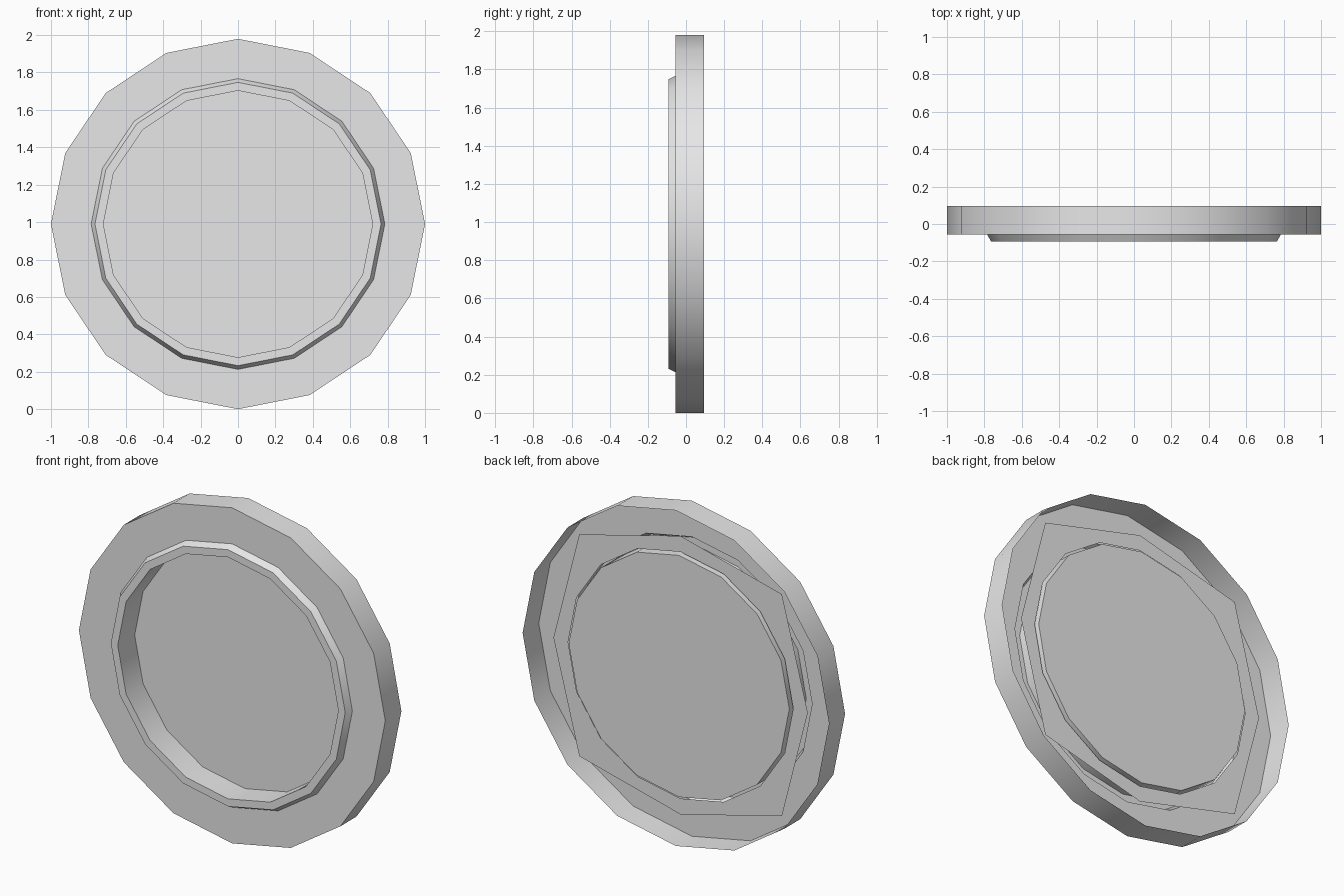
import bpy
import math

old = bpy.data.objects.get("Cube")
if old:
    bpy.data.objects.remove(old, do_unlink=True)

grey = bpy.data.materials.new("plain_grey")
grey.use_nodes = True
COLOUR = (0.8, 0.8, 0.8, 1)
grey.diffuse_color = COLOUR
grey.node_tree.nodes["Principled BSDF"].inputs["Base Color"].default_value = COLOUR

CENTRE_Z = 0.99


def ring(radius, y, sides=16):
    """Loop of points around the y axis; radius may be one value or alternate."""
    radii = radius if isinstance(radius, tuple) else (radius,)
    pts = []
    for i in range(sides):
        a = 2 * math.pi * i / sides
        r = radii[i % len(radii)]
        pts.append((r * math.cos(a), y, CENTRE_Z + 0.99 * r * math.sin(a)))
    return pts


def finish(name, verts, faces):
    mesh = bpy.data.meshes.new(name)
    mesh.from_pydata(verts, [], faces)
    mesh.materials.append(grey)
    obj = bpy.data.objects.new(name, mesh)
    bpy.context.collection.objects.link(obj)
    bpy.ops.object.select_all(action="DESELECT")
    obj.select_set(True)
    bpy.context.view_layer.objects.active = obj
    bpy.ops.object.shade_smooth_by_angle(angle=math.radians(30))
    return obj


def lathe(name, profile, cap=False, sides=16):
    """Spin (radius, y) pairs, running from the back outside towards the middle."""
    verts, faces = [], []
    for r, y in profile:
        verts += ring(r, y, sides)
    for k in range(len(profile) - 1):
        for i in range(sides):
            j = (i + 1) % sides
            a, b = k * sides, (k + 1) * sides
            faces.append((a + i, a + j, b + j, b + i))
    if cap:
        last = (len(profile) - 1) * sides
        faces.append(tuple(range(last, last + sides)))
    return finish(name, verts, faces)


# Outer shell, open at the back
lathe("outer_rim", [(1.0, 0.095), (1.0, -0.055), (0.785, -0.055)])

# Raised bevelled lip, running inwards into the recessed round panel
lathe("lip_and_panel", [(0.785, -0.055), (0.765, -0.093), (0.72, -0.093),
                        (0.72, 0.065)], cap=True)

# Eight-cornered backing plate with a round opening
outer = ring((0.83, 0.935), 0.05, 8)
inner = ring(0.735, 0.05, 16)
faces = []
for i in range(8):
    j = (i + 1) % 8
    a, m, b = 8 + 2 * i, 9 + 2 * i, 8 + (2 * i + 2) % 16
    faces += [(i, a, m), (i, m, j), (j, m, b)]
finish("backing_plate", outer + inner, faces)
